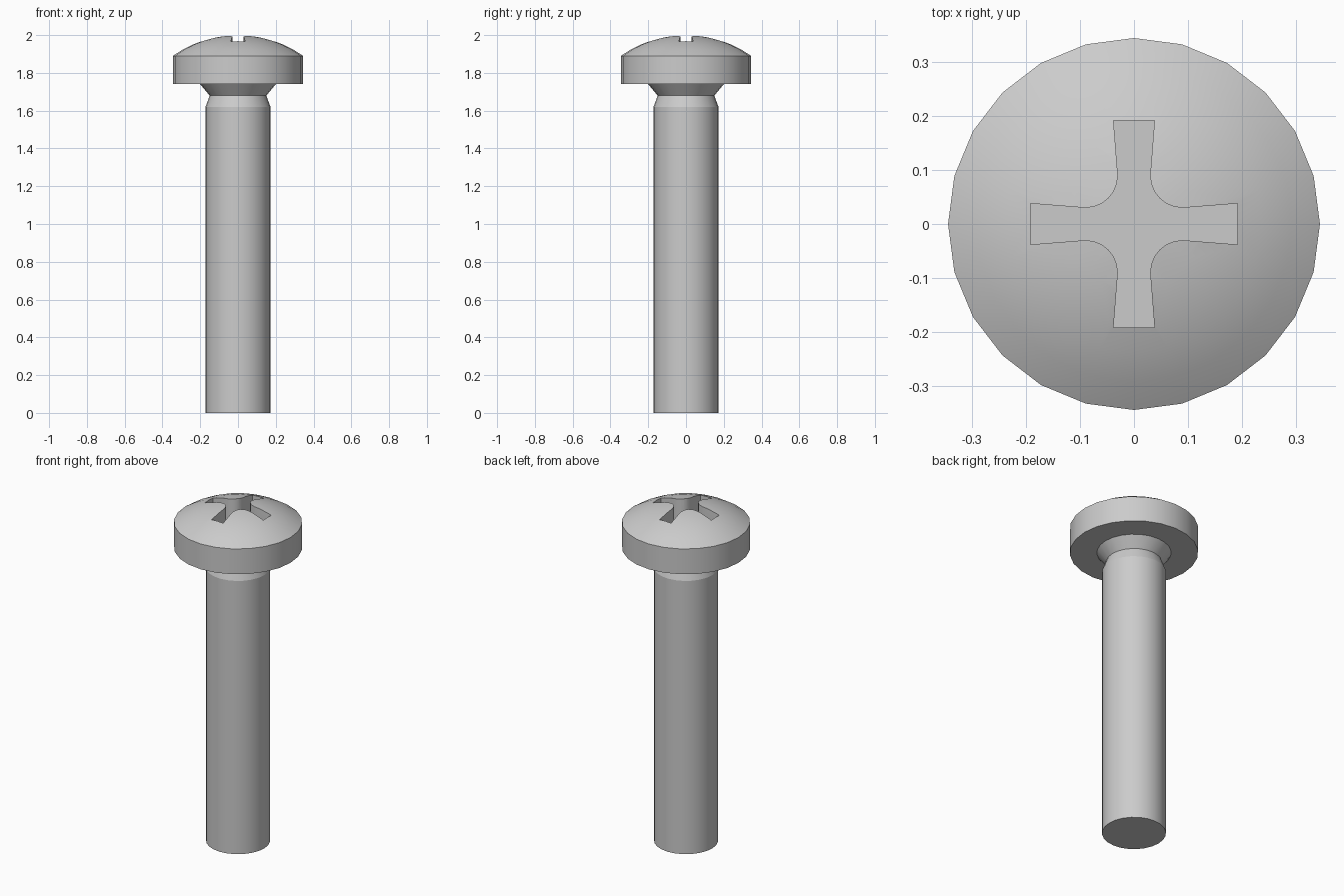
import bpy, bmesh, math

if "Cube" in bpy.data.objects:
    bpy.data.objects.remove(bpy.data.objects["Cube"])

SIDES = 24
steel = bpy.data.materials.new("steel grey")
steel.diffuse_color = (0.6, 0.6, 0.6, 1)
steel.use_nodes = True
steel.node_tree.nodes["Principled BSDF"].inputs["Base Color"].default_value = steel.diffuse_color


def finish(name, bm):
    bmesh.ops.recalc_face_normals(bm, faces=bm.faces)
    mesh = bpy.data.meshes.new(name)
    bm.to_mesh(mesh)
    bm.free()
    mesh.materials.append(steel)
    ob = bpy.data.objects.new(name, mesh)
    bpy.context.collection.objects.link(ob)
    return ob


def lathe(name, profile):
    """Spin (radius, z) points around z; radius 0 makes a pole."""
    bm = bmesh.new()
    verts = [bm.verts.new((r, 0, z)) for r, z in profile]
    edges = [bm.edges.new(p) for p in zip(verts, verts[1:])]
    bmesh.ops.spin(bm, geom=verts + edges, axis=(0, 0, 1), cent=(0, 0, 0),
                   angle=2 * math.pi, steps=SIDES)
    bmesh.ops.remove_doubles(bm, verts=bm.verts, dist=1e-5)
    return finish(name, bm)


# Whole screw: shaft, tapered neck, head rim and spherical dome
rim_r, rim_z, top = 0.345, 1.89, 2.0
h = top - rim_z
R = (rim_r ** 2 + h ** 2) / (2 * h)
half = math.asin(rim_r / R)
dome = [(R * math.sin(half * i / 6), top - R + R * math.cos(half * i / 6))
        for i in range(6, -1, -1)]
dome[-1] = (0, top)
screw = lathe("screw", [(0, 0), (0.172, 0), (0.172, 1.62), (0.15, 1.68),
                        (0.20, 1.74), (rim_r, 1.74)] + dome)

# Cross-shaped driver recess: flared arms joined by rounded corners
quarter = [(0.192, 0.038)]
for i in range(7):
    a = math.radians(270 - 15 * i)
    quarter.append((0.09 + 0.06 * math.cos(a), 0.09 + 0.06 * math.sin(a)))
quarter.append((0.038, 0.192))
bm = bmesh.new()
outline = []
for k in range(4):
    c, s = math.cos(k * math.pi / 2), math.sin(k * math.pi / 2)
    outline += [bm.verts.new((x * c - y * s, x * s + y * c, 1.85))
                for x, y in quarter]
floor = bm.faces.new(outline)
ext = bmesh.ops.extrude_face_region(bm, geom=[floor], use_keep_orig=True)
bmesh.ops.translate(bm, vec=(0, 0, 0.3),
                    verts=[g for g in ext["geom"] if isinstance(g, bmesh.types.BMVert)])
cutter = finish("recess_cutter", bm)
cutter.hide_render = True
cutter.hide_set(True)

cut = screw.modifiers.new("driver recess", 'BOOLEAN')
cut.operation = 'DIFFERENCE'
cut.solver = 'EXACT'
cut.object = cutter

# Apply the cut, drop the cutter, shade smooth with crisp edges
bpy.context.view_layer.objects.active = screw
screw.select_set(True)
bpy.ops.object.modifier_apply(modifier=cut.name)
bpy.data.objects.remove(cutter)
bpy.ops.object.shade_smooth_by_angle(angle=math.radians(18))
